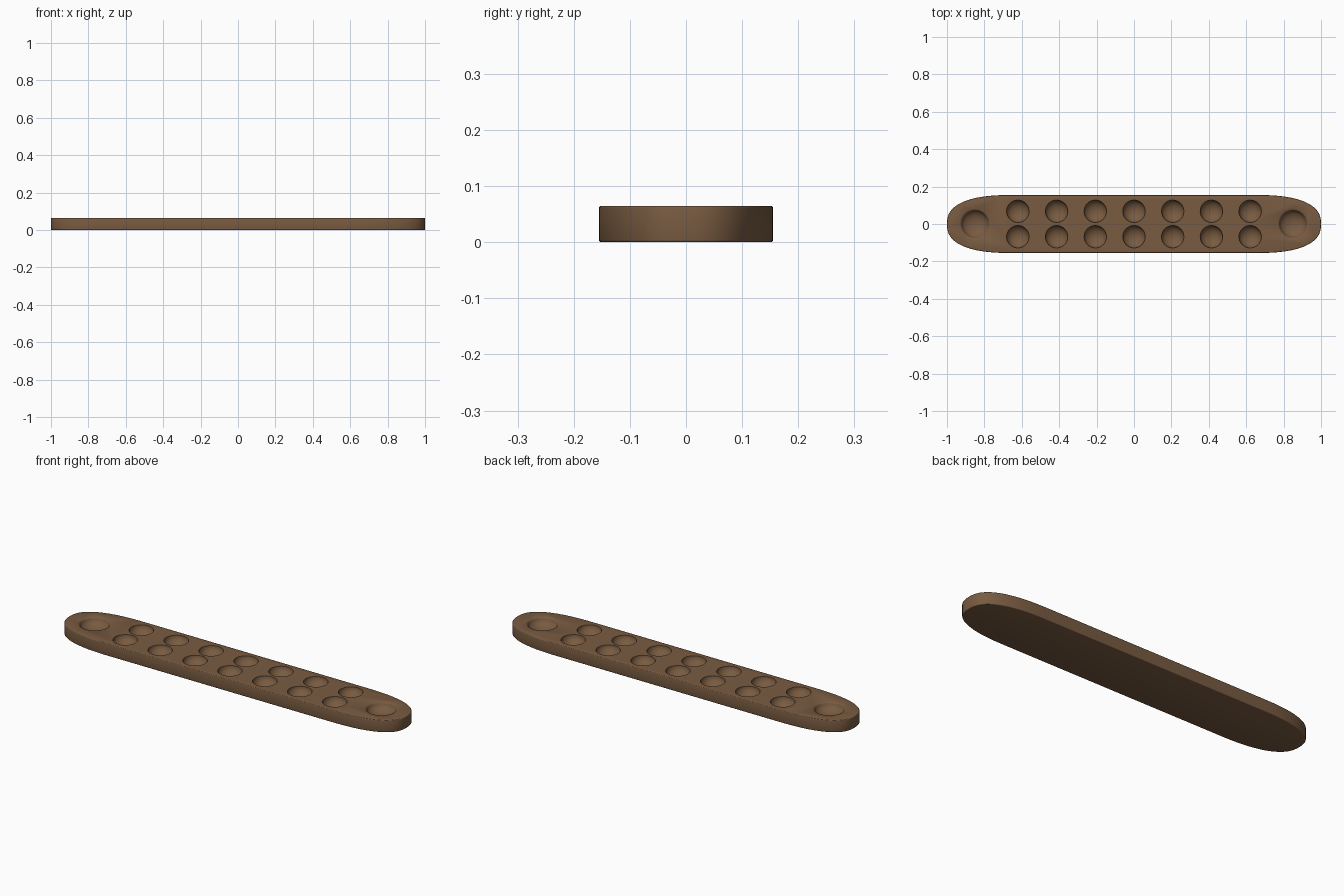
import bpy, bmesh, math

if "Cube" in bpy.data.objects:
    bpy.data.objects.remove(bpy.data.objects["Cube"])

TOP = 0.065
wood = bpy.data.materials.new("brown_wood")
wood.diffuse_color = (0.19, 0.105, 0.053, 1)
wood.use_nodes = True
wood.node_tree.nodes["Principled BSDF"].inputs["Base Color"].default_value = wood.diffuse_color


def make_object(name, bm):
    bmesh.ops.recalc_face_normals(bm, faces=bm.faces)
    mesh = bpy.data.meshes.new(name)
    bm.to_mesh(mesh)
    bm.free()
    mesh.materials.append(wood)
    ob = bpy.data.objects.new(name, mesh)
    bpy.context.collection.objects.link(ob)
    return ob


def lathe(bm, x, y, profile, n=40):
    """Closed solid of revolution; the first and last points lie on the axis."""
    rings = []
    for r, z in profile:
        if r < 1e-6:
            rings.append([bm.verts.new((x, y, z))] * n)
        else:
            rings.append([bm.verts.new((x + r * math.cos(2 * math.pi * i / n),
                                        y + r * math.sin(2 * math.pi * i / n), z)) for i in range(n)])
    for a, b in zip(rings, rings[1:]):
        for i in range(n):
            j = (i + 1) % n
            bm.faces.new(list(dict.fromkeys((a[i], a[j], b[j], b[i]))))


# board outline: straight sides with superelliptic ends
N = 32
bm = bmesh.new()
outline = []
for q in range(4):
    for i in range(N):
        t = (q + i / N) * math.pi / 2
        c, s = math.cos(t), math.sin(t)
        if abs(c) < 1e-6:
            c = 0
        px = abs(c) ** 0.8 * 0.35 + 0.65
        py = math.copysign(abs(s) ** 0.8 * 0.155, s)
        if c == 0:
            for sx in ((1, -1) if s > 0 else (-1, 1)):
                outline.append((sx * px, py))
        else:
            outline.append((math.copysign(px, c), py))
face = bm.faces.new([bm.verts.new((x, y, 0)) for x, y in outline])
ext = bmesh.ops.extrude_face_region(bm, geom=[face])
bmesh.ops.translate(bm, vec=(0, 0, TOP), verts=[g for g in ext["geom"] if isinstance(g, bmesh.types.BMVert)])
rims = [e for e in bm.edges if abs(e.verts[0].co.z - e.verts[1].co.z) < 1e-6]
bmesh.ops.bevel(bm, geom=rims, offset=0.004, segments=3, profile=0.5, affect='EDGES')
board = make_object("game_board", bm)

# cutters: two rows of seven small pits and one soft-rimmed store at each end
bm = bmesh.new()
A = [i / 12 * math.pi / 2 for i in range(13)]
pit = [(0.06 * math.sin(a), TOP - 0.045 * math.cos(a)) for a in A] + [(0.06, TOP + 0.03), (0, TOP + 0.03)]
store = [(0.072 * math.sin(a), TOP - 0.004 - 0.04 * math.cos(a)) for a in A[:-1]]
store += [(0.0735, TOP - 0.005), (0.076, TOP - 0.002), (0.081, TOP + 0.0005),
          (0.081, TOP + 0.03), (0, TOP + 0.03)]
for k in range(-3, 4):
    for y in (-0.068, 0.068):
        lathe(bm, k * 0.207, y, pit)
for x in (-0.85, 0.85):
    lathe(bm, x, 0, store)
cutter = make_object("pit_cutter", bm)
cutter.hide_render = True

# cut the pits and bake the result
mod = board.modifiers.new("pits", 'BOOLEAN')
mod.operation = 'DIFFERENCE'
mod.solver = 'EXACT'
mod.object = cutter
bpy.context.view_layer.objects.active = board
board.select_set(True)
cutter.select_set(False)
bpy.ops.object.modifier_apply(modifier=mod.name)
bpy.data.objects.remove(cutter, do_unlink=True)
bpy.ops.object.shade_smooth_by_angle(angle=math.radians(32))
